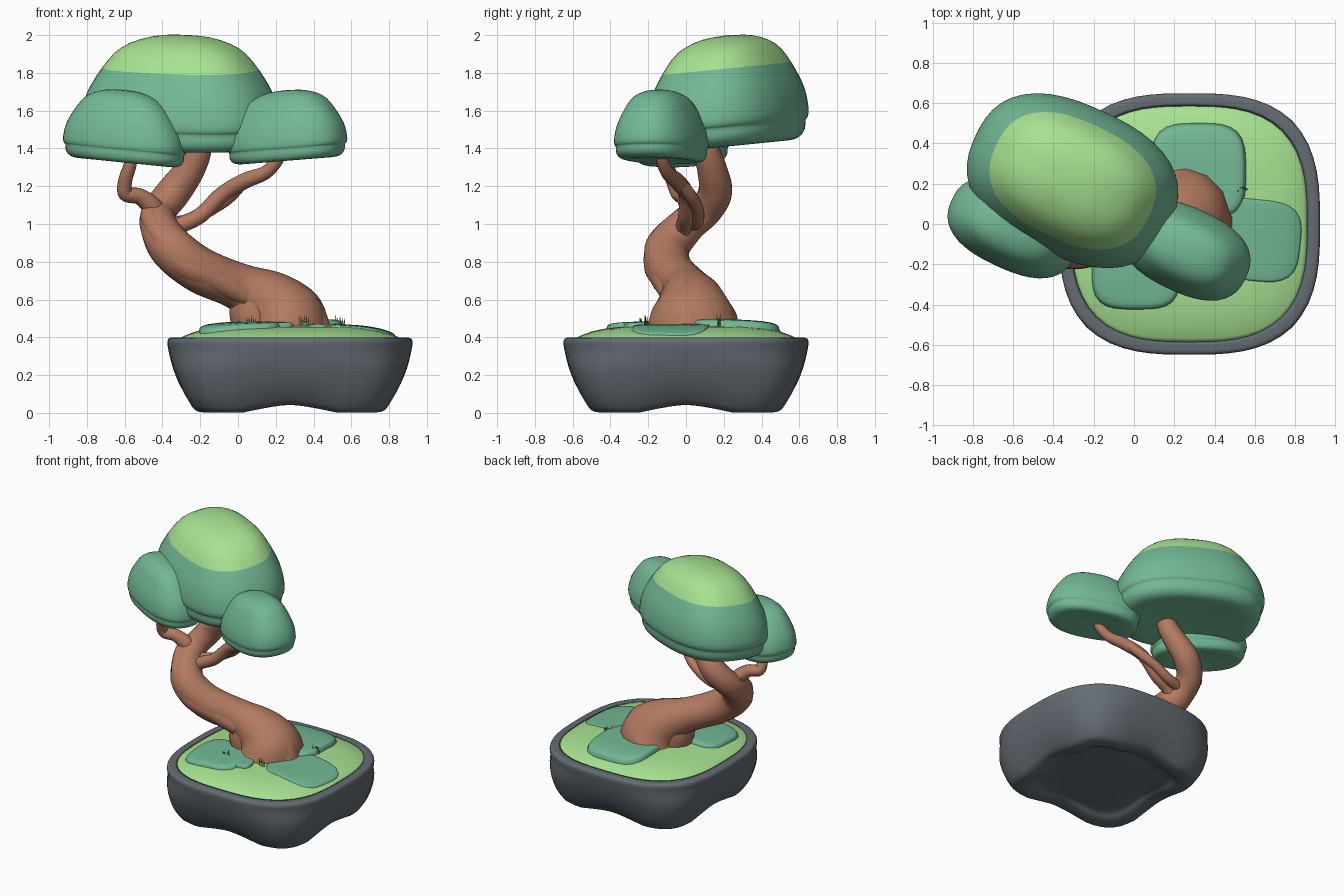
import bpy, bmesh, math, random
from mathutils import Vector

if "Cube" in bpy.data.objects:
    bpy.data.objects.remove(bpy.data.objects["Cube"])

random.seed(4)


def material(name, rgb):
    m = bpy.data.materials.new(name)
    lin = [((c / 255 + 0.055) / 1.055) ** 2.4 for c in rgb]
    m.diffuse_color = (*lin, 1)
    m.use_nodes = True
    m.node_tree.nodes["Principled BSDF"].inputs["Base Color"].default_value = m.diffuse_color
    return m


DARK = material("dark green", (114, 184, 149))
LIGHT = material("light green", (168, 227, 146))
BARK = material("bark brown", (179, 122, 97))
POT = material("slate grey", (100, 108, 115))
GRASS = material("grass green", (112, 160, 80))
PX = 0.275  # pot centre in x


def smooth_path(pts, steps):
    """Catmull-Rom through points of any dimension."""
    pts = [Vector(p) for p in pts]
    ext = [2 * pts[0] - pts[1]] + pts + [2 * pts[-1] - pts[-2]]
    out = []
    for i in range(1, len(ext) - 2):
        a, b, c, d = ext[i - 1:i + 3]
        for k in range(steps):
            t = k / steps
            out.append(0.5 * (2 * b + (c - a) * t + (2 * a - 5 * b + 4 * c - d) * t * t
                              + (3 * b - a - 3 * c + d) * t ** 3))
    return out + [pts[-1]]


def squircle(a, n):
    c, s = math.cos(a), math.sin(a)
    r = (abs(c) ** n + abs(s) ** n) ** (-1 / n)
    return c * r, s * r


def solid(name, centre, half, profile, mats, n=lambda z: 2.5, rot=0, zfunc=None, cap=None, seg=48, steps=3):
    """Stack of squircle rings following a (radius, z) profile; ends are poles."""
    prof = smooth_path(profile, steps)
    bm = bmesh.new()
    cr, sr = math.cos(rot), math.sin(rot)
    rings = []
    for r, z in prof:
        ring = []
        pole = r < 1e-4
        for i in range(1 if pole else seg):
            a = 2 * math.pi * i / seg
            u, v = squircle(a, n(z))
            u, v = (0, 0) if pole else (u * r * half[0], v * r * half[1])
            x, y = centre[0] + u * cr - v * sr, centre[1] + u * sr + v * cr
            ring.append(bm.verts.new((x, y, zfunc(x, y, z, a, r))))
        rings.append(ring)
    for k in range(len(rings) - 1):
        lo, hi = rings[k], rings[k + 1]
        idx = 1 if cap and (prof[k][1] + prof[k + 1][1]) / 2 > cap else 0
        for i in range(seg):
            j = (i + 1) % seg
            if len(lo) == 1:
                f = bm.faces.new((lo[0], hi[j], hi[i]))
            elif len(hi) == 1:
                f = bm.faces.new((lo[i], lo[j], hi[0]))
            else:
                f = bm.faces.new((lo[i], lo[j], hi[j], hi[i]))
            f.material_index = idx
            f.smooth = True
    bmesh.ops.recalc_face_normals(bm, faces=bm.faces)
    me = bpy.data.meshes.new(name)
    bm.to_mesh(me)
    bm.free()
    for m in mats:
        me.materials.append(m)
    ob = bpy.data.objects.new(name, me)
    bpy.context.collection.objects.link(ob)
    return ob


def limb(name, pts):
    """Tapered tube through (x, y, z, radius) points."""
    path = smooth_path(pts, 6)
    cu = bpy.data.curves.new(name, 'CURVE')
    cu.dimensions = '3D'
    cu.bevel_depth = 1
    cu.bevel_resolution = 5
    cu.use_fill_caps = True
    sp = cu.splines.new('POLY')
    sp.points.add(len(path) - 1)
    for p, q in zip(sp.points, path):
        p.co = (q[0], q[1], q[2], 1)
        p.radius = q[3]
    sp.use_smooth = True
    cu.materials.append(BARK)
    ob = bpy.data.objects.new(name, cu)
    bpy.context.collection.objects.link(ob)
    bpy.ops.object.select_all(action='DESELECT')
    ob.select_set(True)
    bpy.context.view_layer.objects.active = ob
    bpy.ops.object.convert(target='MESH')


# Pot: rounded square bowl, underside arched between four corner feet
def pot_z(x, y, z, a, r):
    corner = min(1, 1.9 * (1 - abs(math.cos(2 * a))) ** 0.8)
    if z < 0.2:
        z += 0.04 * (1 - corner) * max(0, 1 - z / 0.16) * max(0, min(1, (r - 0.45) / 0.15))
    return z


solid("pot", (PX, 0), (0.65, 0.65),
      [(0, 0.045), (0.3, 0.045), (0.55, 0.042), (0.62, 0.015), (0.7, 0.003), (0.77, 0.012), (0.82, 0.05),
       (0.88, 0.12), (0.955, 0.24), (0.995, 0.35), (0.995, 0.385), (0.97, 0.398), (0.9, 0.398), (0.86, 0.388),
       (0, 0.37)],
      [POT], n=lambda z: 2.9 + 2.6 * max(0, 1 - z / 0.33), zfunc=pot_z, seg=64)


# Mossy soil dome
def soil_z(x, y):
    rho = (abs(x - PX) ** 3 + abs(y) ** 3) ** (1 / 3) / 0.585
    return 0.395 + 0.065 * max(0, 1 - rho ** 5)


solid("soil", (PX, 0), (0.585, 0.585),
      [(0, 0.36), (0.97, 0.36), (1, 0.38), (1, 0), (0.97, 0), (0.92, 0), (0.85, 0), (0.75, 0), (0.6, 0), (0.3, 0),
       (0, 0)],
      [LIGHT], n=lambda z: 3, zfunc=lambda x, y, z, a, r: z if z > 0.3 else soil_z(x, y), steps=1, seg=64)

# Moss patches lying on the soil
for name, c, h, t, rot in [("moss_front", (0.01, -0.22), (0.215, 0.2), 0.024, 0),
                           ("moss_right", (0.6, -0.08), (0.225, 0.2), 0.01, -0.1),
                           ("moss_back", (0.32, 0.26), (0.23, 0.235), 0.035, 0),
                           ("moss_small", (0.2, -0.26), (0.09, 0.07), 0.02, 0.2)]:
    solid(name, c, h, [(0, -0.03), (0.97, -0.03), (1, 0.3 * t), (0.96, 0.8 * t), (0.85, t), (0.6, t), (0.3, t),
                       (0, t)],
          [DARK], n=lambda z: 3.5, rot=rot, zfunc=lambda x, y, z, a, r: soil_z(x, y) + z, seg=40, steps=2)

# Trunk sweeping left, then back up into the crown
limb("trunk", [(0.235, 0.035, 0.41, 0.25), (0.225, 0.035, 0.5, 0.235), (0.15, 0.025, 0.59, 0.175),
               (0.0, -0.01, 0.67, 0.125), (-0.2, -0.085, 0.755, 0.122), (-0.35, -0.1, 0.87, 0.118),
               (-0.42, 0.0, 0.99, 0.1), (-0.415, 0.1, 1.07, 0.09), (-0.34, 0.155, 1.17, 0.09),
               (-0.26, 0.14, 1.28, 0.08), (-0.21, 0.11, 1.39, 0.07), (-0.2, 0.1, 1.52, 0.065)])
# Raised strands twisting along the trunk, and spreading roots
limb("trunk_strand", [(0.05, -0.07, 0.62, 0.06), (-0.12, -0.11, 0.71, 0.075), (-0.29, -0.15, 0.79, 0.075),
                      (-0.4, -0.13, 0.92, 0.06), (-0.46, -0.02, 1.03, 0.055), (-0.46, 0.06, 1.1, 0.045)])
limb("right_root", [(0.39, 0.01, 0.42, 0.11), (0.35, 0.01, 0.53, 0.105), (0.24, 0.01, 0.61, 0.105),
                    (0.08, 0.0, 0.675, 0.09), (-0.08, -0.03, 0.73, 0.07)])
limb("left_root", [(0.1, 0.0, 0.42, 0.125), (0.08, 0.0, 0.54, 0.13), (0.02, -0.02, 0.65, 0.1),
                   (-0.14, -0.07, 0.735, 0.08)])
# Left branch with its elbow
limb("left_branch", [(-0.41, 0.06, 1.0, 0.065), (-0.455, 0.02, 1.09, 0.055), (-0.52, -0.01, 1.145, 0.044),
                     (-0.595, -0.04, 1.16, 0.04), (-0.597, -0.07, 1.23, 0.037), (-0.57, -0.1, 1.32, 0.034),
                     (-0.56, -0.1, 1.42, 0.03)])
# Right branch made of two strands
limb("right_branch", [(-0.38, -0.03, 0.93, 0.05), (-0.31, -0.01, 0.99, 0.045), (-0.2, 0.0, 1.045, 0.042),
                      (-0.08, 0.0, 1.16, 0.042), (0.04, -0.05, 1.23, 0.042), (0.15, -0.1, 1.275, 0.036),
                      (0.22, -0.13, 1.36, 0.033), (0.24, -0.13, 1.45, 0.03)])
limb("right_branch_strand", [(-0.36, 0.04, 1.0, 0.04), (-0.25, 0.06, 1.02, 0.036), (-0.14, 0.06, 1.08, 0.034),
                             (-0.05, 0.03, 1.14, 0.034), (0.02, -0.02, 1.21, 0.03)])

# Foliage pads: domes overhanging a slightly inset rounded underside
DOME = [(0, 0.03), (0.45, 0.015), (0.75, 0), (0.89, 0.025), (0.955, 0.09), (0.965, 0.17), (0.992, 0.2),
        (1.0, 0.28), (0.945, 0.47), (0.79, 0.7), (0.6, 0.88), (0.32, 0.975), (0, 1)]
for name, c, h, lo, hi, sx, sy, cap in [("crown", (-0.305, 0.215), (0.53, 0.375), 1.41, 2.0, 0, 0.1, 0.7),
                                        ("left_pad", (-0.6, -0.02), (0.335, 0.205), 1.325, 1.71, -0.1, 0, None),
                                        ("right_pad", (0.26, -0.13), (0.325, 0.21), 1.335, 1.71, 0.08, 0, None)]:
    solid(name, c, h, DOME, [DARK, LIGHT] if cap else [DARK], rot=math.radians(-25), cap=cap,
          zfunc=lambda x, y, z, a, r: lo + z * (hi - lo) + sx * (x - c[0]) + sy * (y - c[1]))

# Grass tufts
for k, (x, y) in enumerate([(0.07, -0.23), (0.35, -0.22), (0.54, 0.17)]):
    bm = bmesh.new()
    for i in range(5):
        base = Vector((x + (i - 2) * 0.009, y + random.uniform(-0.012, 0.012), soil_z(x, y)))
        tip = base + Vector(((i - 2) * 0.004, random.uniform(-0.01, 0.01), random.uniform(0.04, 0.065)))
        vs = [bm.verts.new(base + Vector((0.009 * math.cos(b), 0.009 * math.sin(b), 0))) for b in (0, 2.1, 4.2)]
        top = bm.verts.new(tip)
        for j in range(3):
            bm.faces.new((vs[j], vs[(j + 1) % 3], top))
        bm.faces.new(vs[::-1])
    me = bpy.data.meshes.new(f"grass_tuft_{k + 1}")
    bm.to_mesh(me)
    bm.free()
    me.materials.append(GRASS)
    bpy.context.collection.objects.link(bpy.data.objects.new(me.name, me))
